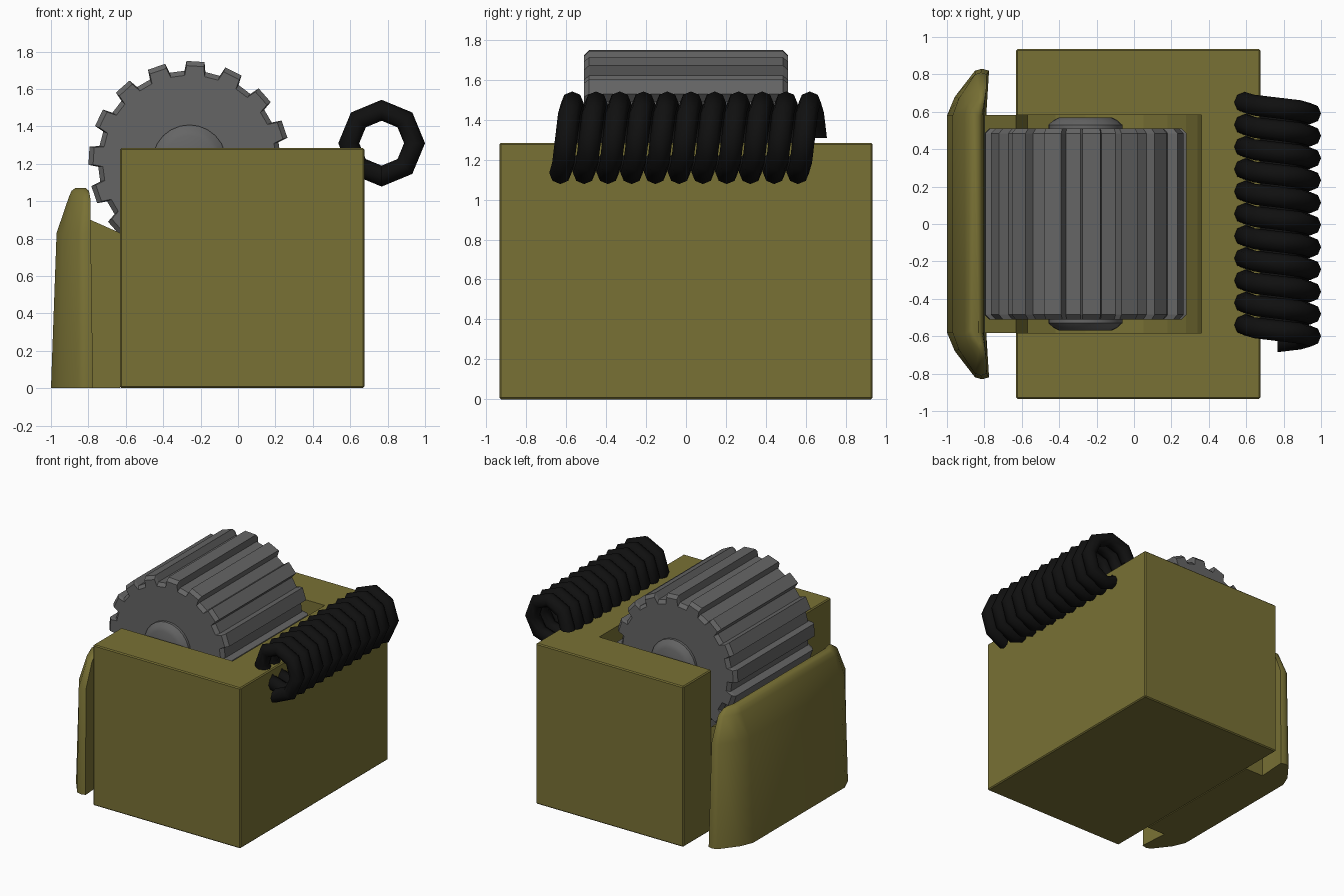
import bpy, bmesh
from math import sin, cos, pi, radians

if "Cube" in bpy.data.objects:
    bpy.data.objects.remove(bpy.data.objects["Cube"])


def material(name, rgb):
    m = bpy.data.materials.new(name)
    m.diffuse_color = (*rgb, 1)
    m.use_nodes = True
    m.node_tree.nodes["Principled BSDF"].inputs["Base Color"].default_value = m.diffuse_color
    return m


OLIVE = material("olive", (0.19, 0.165, 0.035))
GREY = material("dark_grey", (0.13, 0.13, 0.13))
BLACK = material("black", (0.005, 0.005, 0.005))


def loft(name, rings, mat, closed_ends=True, smooth=None):
    """Skin a list of equal-length rings of points and cap both ends."""
    bm = bmesh.new()
    vs = [[bm.verts.new(p) for p in r] for r in rings]
    n = len(vs[0])
    for a, b in zip(vs, vs[1:]):
        for i in range(n):
            j = (i + 1) % n
            bm.faces.new((a[i], a[j], b[j], b[i]))
    if closed_ends:
        bm.faces.new(vs[0])
        bm.faces.new(vs[-1])
    bmesh.ops.recalc_face_normals(bm, faces=bm.faces)
    me = bpy.data.meshes.new(name)
    bm.to_mesh(me)
    bm.free()
    ob = bpy.data.objects.new(name, me)
    bpy.context.collection.objects.link(ob)
    me.materials.append(mat)
    if smooth:
        bpy.context.view_layer.objects.active = ob
        bpy.ops.object.select_all(action='DESELECT')
        ob.select_set(True)
        bpy.ops.object.shade_smooth_by_angle(angle=radians(smooth))
    return ob


def prism(name, profile, y0, y1, mat):
    """Extrude an x-z profile along y."""
    return loft(name, [[(x, y, z) for x, z in profile] for y in (y0, y1)], mat)


def apply_modifier(ob, mod):
    bpy.context.view_layer.objects.active = ob
    bpy.ops.object.modifier_apply(modifier=mod.name)


CX, CZ = -0.26, 1.21          # gear axle position

# Curved pocket floor under the gear
arc = [(CX + 0.62 * cos(radians(a)), CZ + 0.62 * sin(radians(a)))
       for a in range(-120, 1, 15)]
slope = [(-0.79, 0.90), (-0.63, 0.83)]

# Housing block with the pocket cut out
body = prism("housing", [(-0.63, 0), (0.675, 0), (0.675, 1.285), (-0.63, 1.285)],
             -0.935, 0.935, OLIVE)
cutter = prism("pocket_cutter", slope + arc + [(0.36, 1.6), (-0.79, 1.6)],
               -0.583, 0.583, OLIVE)
cutter.hide_render = True
bev = body.modifiers.new("edge", 'BEVEL')
bev.width = 0.008
bev.segments = 1
apply_modifier(body, bev)
cut = body.modifiers.new("pocket", 'BOOLEAN')
cut.operation = 'DIFFERENCE'
cut.solver = 'EXACT'
cut.object = cutter
apply_modifier(body, cut)
bpy.data.objects.remove(cutter)

# Neck joining the housing to the thumb plate
prism("neck", [(-0.80, 0), (-0.63, 0), (-0.63, 0.83), (-0.80, 0.905)],
      -0.583, 0.583, OLIVE)

# Thumb plate: z, face x, face half width, rim x, rim half width, inner x
levels = [(0.00, -1.000, 0.58, -0.850, 0.83, -0.775),
          (0.83, -0.970, 0.58, -0.850, 0.81, -0.787),
          (1.02, -0.905, 0.59, -0.835, 0.73, -0.790),
          (1.055, -0.890, 0.58, -0.830, 0.68, -0.797),
          (1.07, -0.870, 0.57, -0.830, 0.65, -0.815)]
rings = []
for z, xf, wf, xr, wr, xi in levels:
    half = [(xf, wf), (xf * 0.72 + xr * 0.28, wf * 0.6 + wr * 0.4),
            (xr, wr - 0.01), ((xr + xi) / 2, wr), (xi, wr - 0.01), (xi - 0.015, 0.58)]
    rings.append([(x, y, z) for x, y in half] +
                 [(x, -y, z) for x, y in reversed(half)])
loft("thumb_plate", rings, OLIVE, smooth=40)

# Gear wheel with sixteen teeth
TEETH, STEP = 16, 2 * pi / 16


def gear_ring(y, inset):
    pts = []
    for t in range(TEETH):
        a = radians(86.5) + t * STEP
        for da, r in ((-0.115, 0.488), (-0.09, 0.54), (0.09, 0.54), (0.115, 0.488)):
            r -= inset
            pts.append((CX + r * cos(a + da), y, CZ + r * sin(a + da)))
    return pts


loft("gear_wheel", [gear_ring(-0.51, 0.025), gear_ring(-0.485, 0),
                    gear_ring(0.485, 0), gear_ring(0.51, 0.025)], GREY)

# Axle hub with stepped ends
hub = [(-0.57, 0.14), (-0.555, 0.17), (-0.53, 0.198), (-0.48, 0.198)]
hub += [(-y, r) for y, r in reversed(hub)]
loft("axle_hub", [[(CX + r * cos(i * pi / 12), y, CZ + r * sin(i * pi / 12))
                   for i in range(24)] for y, r in hub], GREY, smooth=30)

# Coil spring: eight segments per turn, round wire
SX, SZ, R, WIRE, PITCH, SIDES = 0.768, 1.31, 0.176, 0.056, 0.119, 8
rings = []
for k in range(int(10.75 * 8) + 1):
    a = pi - k * pi / 4
    y = 0.65 - PITCH * k / 8
    ring = []
    for s in range(SIDES):
        b = 2 * pi * s / SIDES
        r = R + WIRE * cos(b)
        ring.append((SX + r * cos(a), y + WIRE * sin(b), SZ + r * sin(a)))
    rings.append(ring)
loft("coil_spring", rings, BLACK, smooth=50)
